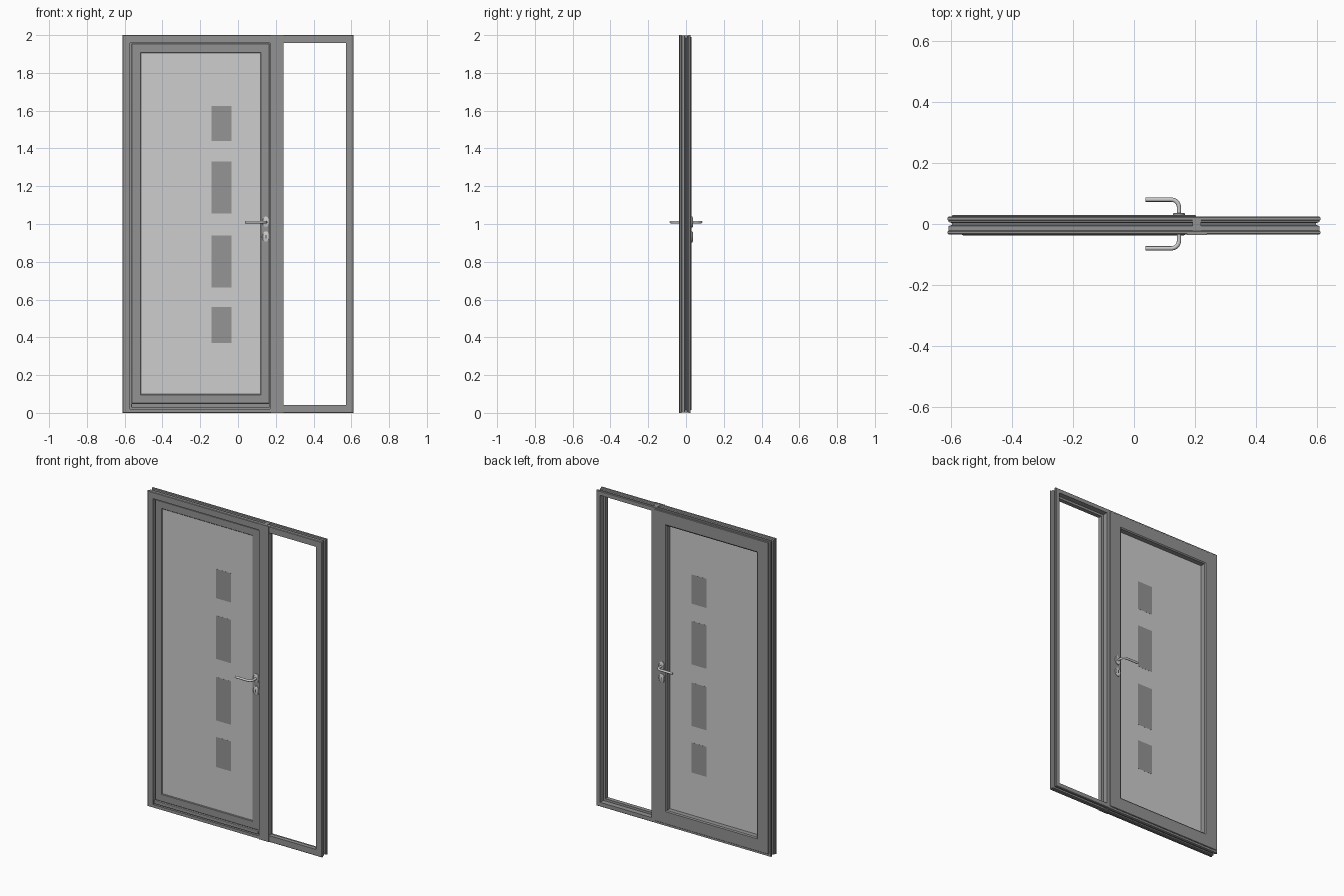
import bpy
import bmesh
from math import cos, sin, pi
from mathutils import Vector

cube = bpy.data.objects.get("Cube")
if cube:
    bpy.data.objects.remove(cube, do_unlink=True)


def material(name, value):
    m = bpy.data.materials.new(name)
    m.use_nodes = True
    m.diffuse_color = (value, value, value, 1)
    m.node_tree.nodes["Principled BSDF"].inputs["Base Color"].default_value = (value, value, value, 1)
    return m


FRAME = material("frame grey", 0.29)
PANEL = material("panel light grey", 0.61)
GLASS = material("window grey", 0.30)
METAL = material("handle metal", 0.60)
DARK = material("keyhole dark", 0.08)


def finish(name, bm, mat, smooth=False):
    bmesh.ops.recalc_face_normals(bm, faces=bm.faces)
    me = bpy.data.meshes.new(name)
    bm.to_mesh(me)
    bm.free()
    me.materials.append(mat)
    ob = bpy.data.objects.new(name, me)
    bpy.context.collection.objects.link(ob)
    if smooth:
        bpy.ops.object.select_all(action="DESELECT")
        ob.select_set(True)
        bpy.context.view_layer.objects.active = ob
        bpy.ops.object.shade_smooth_by_angle()
    return ob


def box(name, x, y, z, mat, bevel=0):
    bm = bmesh.new()
    bmesh.ops.create_cube(bm, size=1)
    for v in bm.verts:
        v.co = [(a + b) / 2 + c * (b - a) for c, (a, b) in zip(v.co, (x, y, z))]
    if bevel:
        bmesh.ops.bevel(bm, geom=bm.edges[:], offset=bevel, segments=2, affect="EDGES", profile=0.5)
    return finish(name, bm, mat)


def mitred_ring(name, x, z, profile, mat, bottom=1.0):
    """Sweep a closed (inset, y) section round a rectangle."""
    bm = bmesh.new()
    loops = []
    for px, pz in ((0, 0), (1, 0), (1, 1), (0, 1)):
        loops.append([bm.verts.new((x[1] - i if px else x[0] + i, y,
                                    z[1] - i if pz else z[0] + i * bottom))
                      for i, y in profile])
    n = len(profile)
    for a in range(4):
        p, q = loops[a], loops[(a + 1) % 4]
        for k in range(n):
            bm.faces.new((p[k], p[(k + 1) % n], q[(k + 1) % n], q[k]))
    return finish(name, bm, mat)


def oval_plate(name, cx, cz, rx, rz, y0, y1, mat):
    """Upright rounded plate with a softened front rim."""
    bm = bmesh.new()
    rings = []
    for y, s in ((y0, 1), (y0 + (y1 - y0) * 0.7, 1), (y1, 0.85)):
        rings.append([bm.verts.new((cx + rx * s * cos(t * pi / 16), y, cz + rz * s * sin(t * pi / 16)))
                      for t in range(32)])
    for p, q in zip(rings, rings[1:]):
        for k in range(32):
            bm.faces.new((p[k], p[(k + 1) % 32], q[(k + 1) % 32], q[k]))
    bm.faces.new(rings[0])
    bm.faces.new(rings[-1])
    return finish(name, bm, mat, True)


def tube(name, points, radius, mat, sides=16):
    bm = bmesh.new()
    pts = [Vector(p) for p in points]
    rings = []
    for i, p in enumerate(pts):
        d = (pts[min(i + 1, len(pts) - 1)] - pts[max(i - 1, 0)]).normalized()
        side = d.cross(Vector((0, 0, 1)))
        rings.append([bm.verts.new(p + radius * (side * cos(2 * pi * k / sides) +
                                                 Vector((0, 0, sin(2 * pi * k / sides)))))
                      for k in range(sides)])
    for p, q in zip(rings, rings[1:]):
        for k in range(sides):
            bm.faces.new((p[k], p[(k + 1) % sides], q[(k + 1) % sides], q[k]))
    bm.faces.new(rings[0])
    bm.faces.new(rings[-1])
    return finish(name, bm, mat, True)


# Outer frames: grooved outside, rebated inside
section = [(0.003, -0.034), (0, -0.031), (0, -0.024), (0.003, -0.022), (0.003, -0.007),
           (0.014, -0.003), (0.014, 0.003), (0.003, 0.007), (0.003, 0.011), (0, 0.013),
           (0, 0.022), (0.003, 0.025), (0.027, 0.025), (0.027, -0.008), (0.041, -0.008),
           (0.041, -0.034)]
JOINT = 0.205
mitred_ring("door_frame", (-0.612, JOINT + 0.006), (0, 2), section, FRAME, bottom=0.5)
mitred_ring("sidelight_frame", (JOINT - 0.006, 0.612), (0, 2), section, FRAME)
box("mullion_coupler", (JOINT - 0.012, JOINT + 0.015), (-0.033, 0.022), (0.001, 1.999), FRAME)
box("mullion_cover", (0.174, 0.24), (-0.036, -0.032), (0, 2), FRAME)

# Door leaf: back flange overlaps the frame, body sits inside it
leaf_section = [(0, 0.024), (0, 0.027), (0.002, 0.029), (0.078, 0.029), (0.085, 0.024),
                (0.085, -0.023), (0.081, -0.027), (0.038, -0.027), (0.035, -0.024),
                (0.035, 0.024)]
mitred_ring("door_leaf", (-0.598, 0.203), (0.015, 1.99), leaf_section, FRAME)
box("drip_rail", (-0.566, 0.168), (-0.037, -0.020), (0.028, 0.050), FRAME, 0.004)

# Infill panel with four windows on both sides
box("door_panel", (-0.525, 0.13), (-0.022, -0.007), (0.09, 1.915), PANEL)
for i, (lo, hi) in enumerate(((0.37, 0.56), (0.665, 0.94), (1.055, 1.33), (1.44, 1.625))):
    box(f"window_{i + 1}", (-0.14, -0.035), (-0.0225, -0.0065), (lo, hi), GLASS)

# Handle sets on the front and back
HX, HZ, R = 0.148, 1.01, 0.026
REACH = 0.080
for label, s, face in (("front", -1, 0.026), ("back", 1, 0.028)):
    oval_plate(label + "_rosette", HX, HZ, 0.020, 0.029, s * face, s * (face + 0.008), METAL)
    oval_plate(label + "_key_plate", HX, 0.932, 0.020, 0.029, s * face, s * (face + 0.008), METAL)
    box(label + "_keyhole", (HX - 0.003, HX + 0.003),
        sorted((s * face, s * (face + 0.0085))), (0.922, 0.942), DARK)
    path = [(HX, s * face, HZ)]
    for k in range(9):
        a = k * pi / 16
        path.append((HX - R + R * cos(a), s * (REACH - R + R * sin(a)), HZ))
    path.append((0.038, s * REACH, HZ))
    tube(label + "_lever", path, 0.007, METAL)
